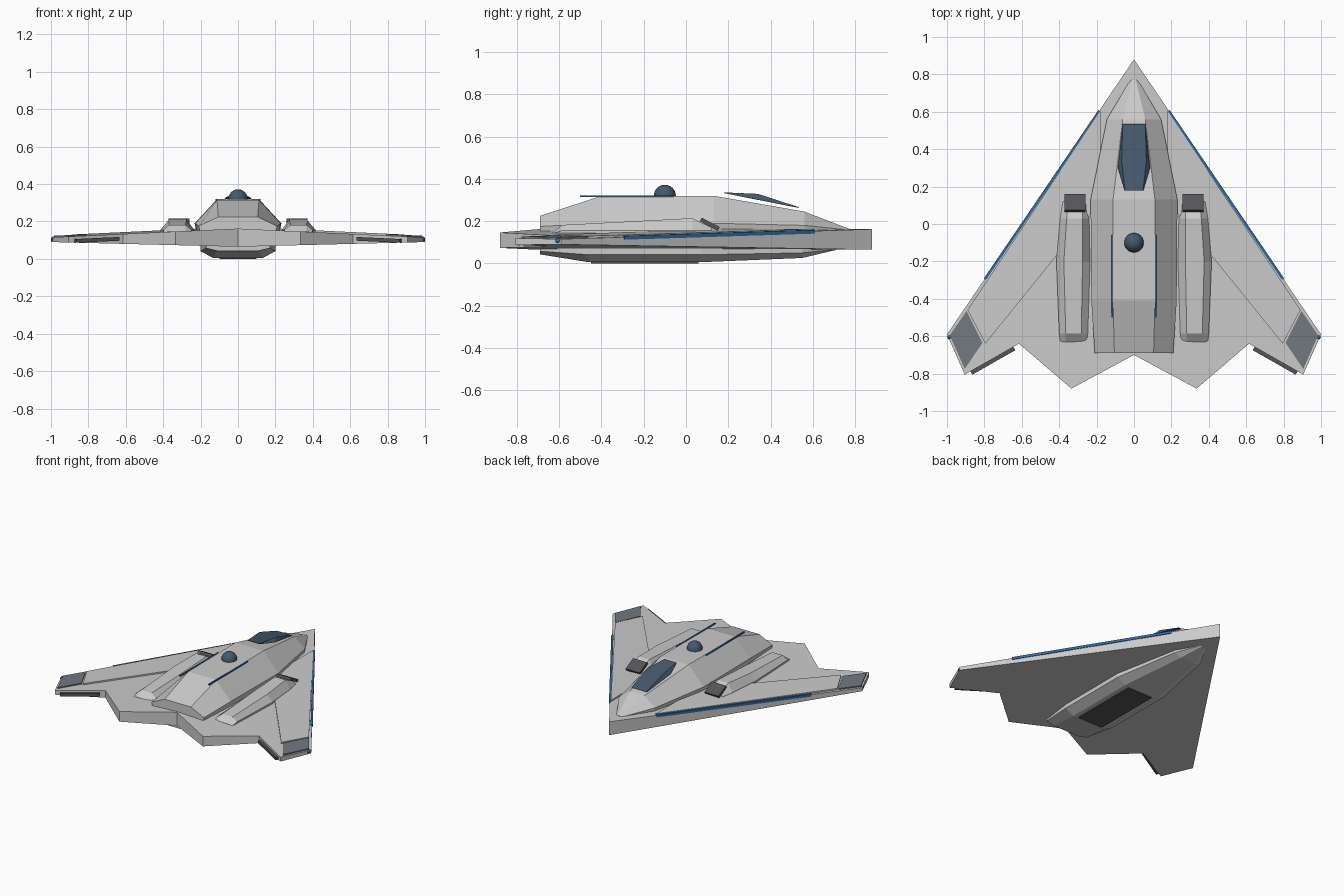
import bpy, bmesh, math
from mathutils import Vector

if "Cube" in bpy.data.objects:
    bpy.data.objects.remove(bpy.data.objects["Cube"])


def material(name, rgb):
    m = bpy.data.materials.new(name)
    m.diffuse_color = (*rgb, 1)
    m.use_nodes = True
    m.node_tree.nodes["Principled BSDF"].inputs["Base Color"].default_value = m.diffuse_color
    return m


GLASS = material("glass", (0.06, 0.10, 0.15))
BLUE = material("blue_light", (0.03, 0.14, 0.35))
DARK = material("dark_metal", (0.09, 0.09, 0.10))
STEEL = material("blue_steel", (0.17, 0.19, 0.22))


def loft(name, rings, mat=None, mirror=False):
    """Skin closed rings of equal length, cap both ends."""
    bm = bmesh.new()
    for s in ((1, -1) if mirror else (1,)):
        vs = [[bm.verts.new((p[0] * s, p[1], p[2])) for p in r] for r in rings]
        n = len(vs[0])
        for a, b in zip(vs, vs[1:]):
            for i in range(n):
                j = (i + 1) % n
                bm.faces.new((a[i], a[j], b[j], b[i]))
        bm.faces.new(vs[0])
        bm.faces.new(vs[-1])
    bmesh.ops.recalc_face_normals(bm, faces=bm.faces)
    me = bpy.data.meshes.new(name)
    bm.to_mesh(me)
    bm.free()
    ob = bpy.data.objects.new(name, me)
    bpy.context.collection.objects.link(ob)
    if mat:
        me.materials.append(mat)
    return ob


def wing_top(x):
    return 0.162 - 0.047 * abs(x)


def wing_bottom(x):
    return 0.065 + 0.025 * abs(x)


def wing_plate(name, pts, low, high, mat=None):
    """Thin mirrored plate following the wing's upper surface."""
    return loft(name, [[(x, y, wing_top(x) + h) for x, y in pts]
                       for h in (low, high)], mat, True)


def bar(name, a, b, half, low, high, mat):
    a, b = Vector(a), Vector(b)
    d = (b - a).normalized() * half
    n = Vector((-d.y, d.x))
    return wing_plate(name, [a + n, b + n, b - n, a - n], low, high, mat)


# Arrowhead wing: two mirrored halves joined along the centre line
outline = [(0, 0.88), (1, -0.59), (0.905, -0.805), (0.615, -0.64), (0.335, -0.88), (0, -0.70)]
bm = bmesh.new()
for s in (1, -1):
    top = [bm.verts.new((x * s, y, wing_top(x))) for x, y in outline]
    bot = [bm.verts.new((x * s, y, wing_bottom(x))) for x, y in outline]
    bm.faces.new(top)
    bm.faces.new(bot)
    for i in range(5):
        bm.faces.new((top[i], top[i + 1], bot[i + 1], bot[i]))
bmesh.ops.remove_doubles(bm, verts=bm.verts, dist=1e-5)
bmesh.ops.recalc_face_normals(bm, faces=bm.faces)
me = bpy.data.meshes.new("wing")
bm.to_mesh(me)
bm.free()
bpy.context.collection.objects.link(bpy.data.objects.new("wing", me))

# Wing armour, wingtip panels, flaps and leading edge lights
wing_plate("wing_panel", [(0.18, 0.605), (0.89, -0.46), (0.795, -0.64), (0.18, 0.12)], -0.01, 0.01)
wing_plate("wingtip_panel", [(0.895, -0.465), (0.985, -0.595), (0.905, -0.775), (0.81, -0.635)],
           -0.01, 0.008, STEEL)
bar("flap", (0.64, -0.665), (0.87, -0.796), 0.011, -0.035, -0.015, DARK)
bar("edge_light", (0.185, 0.605), (0.797, -0.295), 0.007, -0.012, 0.006, BLUE)

# Upper fuselage: y, shoulder half width, roof half width, shoulder z, roof z
hull = [(-0.69, 0.21, 0.105, 0.175, 0.225), (-0.41, 0.228, 0.112, 0.19, 0.316),
        (0.13, 0.232, 0.112, 0.19, 0.32), (0.56, 0.145, 0.06, 0.18, 0.245),
        (0.77, 0.02, 0.01, 0.158, 0.164)]
loft("upper_fuselage", [[(-w * .95, y, .13), (-w, y, zs), (-t, y, zt),
                         (t, y, zt), (w, y, zs), (w * .95, y, .13)]
                        for y, w, t, zs, zt in hull])

# Belly: y, upper half width, keel half width, keel z
belly = [(-0.69, 0.17, 0.11, 0.043), (-0.46, 0.20, 0.135, 0.006), (0.07, 0.20, 0.135, 0.006),
         (0.55, 0.11, 0.065, 0.026), (0.71, 0.02, 0.01, 0.064)]
loft("belly", [[(-w, y, .09), (-w, y, zk + (.07 - zk) * .55), (-k, y, zk),
                (k, y, zk), (w, y, zk + (.07 - zk) * .55), (w, y, .09)]
               for y, w, k, zk in belly])
loft("belly_hatch", [[(-.1, -.45, z), (.1, -.45, z), (.1, .06, z), (-.1, .06, z)]
                     for z in (0, .02)], DARK)

# Engine nacelles: y, inner x, outer x, base to top inset, top z
pods = [(-0.63, 0.25, 0.395, 0.03, 0.147), (-0.585, 0.247, 0.40, 0.035, 0.182),
        (-0.20, 0.235, 0.415, 0.04, 0.202), (0.03, 0.24, 0.395, 0.035, 0.214),
        (0.12, 0.25, 0.38, 0.03, 0.17)]
loft("engine_nacelle", [[(a, y, .12), (a, y, min(z, .16) - .005), (a + i, y, z),
                         (b - i, y, z), (b, y, min(z, .16) - .005), (b, y, .12)]
                        for y, a, b, i, z in pods], None, True)
loft("engine_intake", [[(x, .065, .20), (x, .075, .216), (x, .16, .172), (x, .15, .155)]
                       for x in (.26, .372)], DARK, True)

# Cockpit canopy: slanted hexagon with a raised flat top
loft("canopy", [[(-.062, .535, .262), (.062, .535, .262), (.086, .30, .309),
                 (.05, .18, .332), (-.05, .18, .332), (-.086, .30, .309)],
                [(-.06, .53, .267), (.06, .53, .267), (.066, .34, .329),
                 (.048, .178, .336), (-.048, .178, .336), (-.066, .34, .329)]], GLASS)

# Roof light strips
loft("roof_light", [[(x, -.5, .313), (x, -.06, .313), (x, -.06, .321), (x, -.5, .321)]
                    for x in (.111, .121)], BLUE, True)

# Sensor dome and wingtip lights
bpy.ops.mesh.primitive_uv_sphere_add(segments=24, ring_count=12, radius=.052, location=(0, -.1, .32))
dome = bpy.context.object
dome.name = "sensor_dome"
dome.data.materials.append(GLASS)
bpy.ops.object.shade_smooth_by_angle()
for side, s in (("right", 1), ("left", -1)):
    bpy.ops.mesh.primitive_uv_sphere_add(segments=12, ring_count=8, radius=.013,
                                         location=(s * .986, -.605, .107))
    lamp = bpy.context.object
    lamp.name = side + "_wingtip_light"
    lamp.data.materials.append(BLUE)
    bpy.ops.object.shade_smooth_by_angle()
